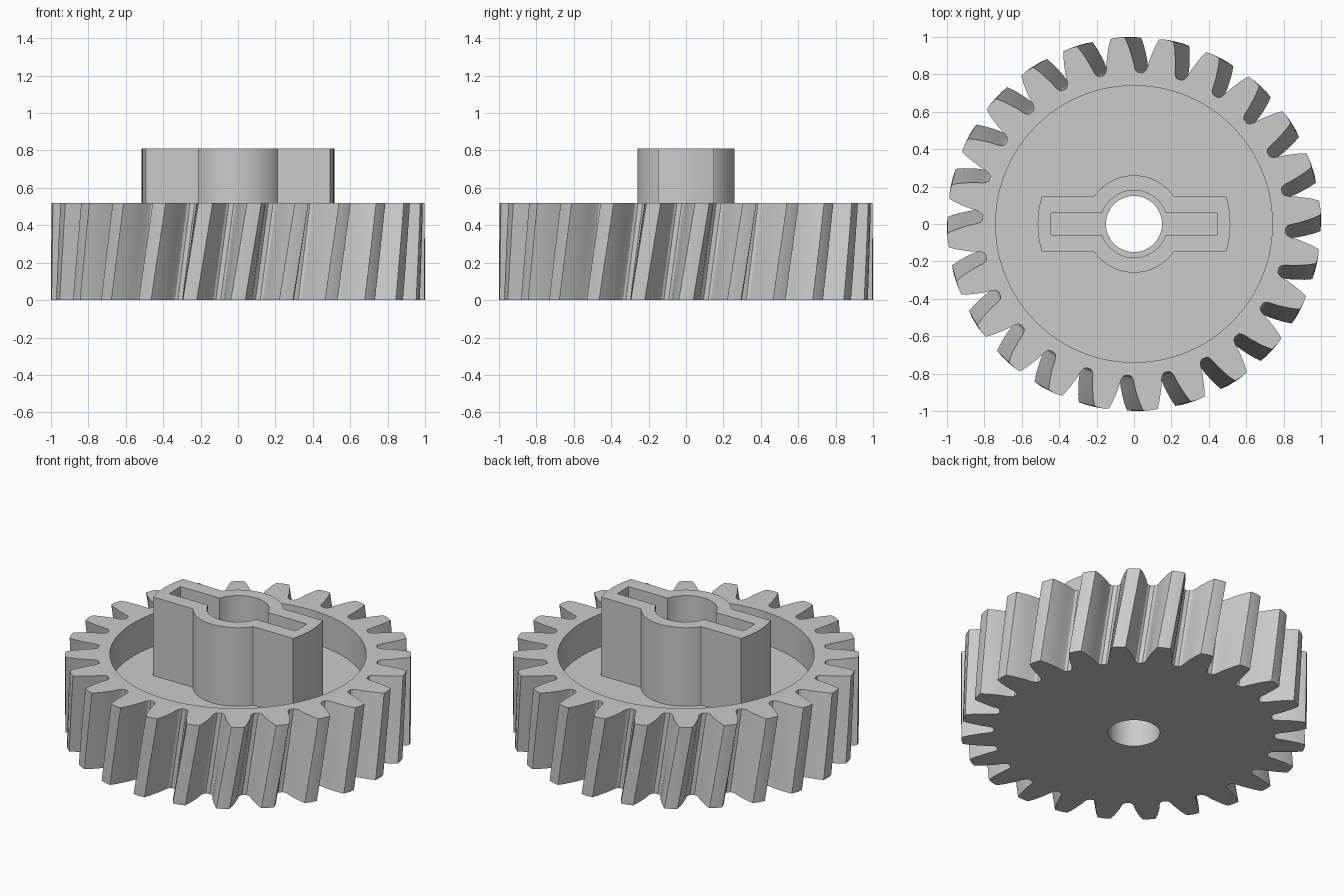
import bpy
import bmesh
from math import sin, cos, asin, hypot, pi, radians

if "Cube" in bpy.data.objects:
    bpy.data.objects.remove(bpy.data.objects["Cube"])

TEETH = 24
TWIST = radians(5)
GEAR_TOP, HUB_TOP, FLOOR = 0.52, 0.81, 0.31

grey = bpy.data.materials.new("plain_grey")
grey.use_nodes = True
grey.diffuse_color = (0.6, 0.6, 0.6, 1)
grey.node_tree.nodes["Principled BSDF"].inputs["Base Color"].default_value = (0.6, 0.6, 0.6, 1)


def arc(radius, start, end, steps):
    """Points along a circular arc centred on the axis."""
    angles = [start + (end - start) * i / steps for i in range(steps + 1)]
    return [(radius * cos(a), radius * sin(a)) for a in angles]


def circle(radius, steps=96):
    return arc(radius, 0, 2 * pi, steps)[:-1]


def keyed_round(lobe, half_width, reach, end_steps):
    """A round lobe with two opposite straight arms."""
    a_end = asin(half_width / reach)
    a_lobe = asin(half_width / lobe)
    half = arc(reach, -a_end, a_end, end_steps) + arc(lobe, a_lobe, pi - a_lobe, 32)
    return half + [(-x, -y) for x, y in half]


def gear_profile():
    """Tooth flanks as (radius, half angle in degrees), repeated around the axis."""
    flank = [(0.81, 6.6), (0.82, 5.7), (0.84, 5.15), (0.88, 4.6),
             (0.92, 3.85), (0.96, 3.1), (0.997, 2.2)]
    tooth = [(r, -a) for r, a in flank] + [(1.0, 0)] + [(r, a) for r, a in reversed(flank)]
    points = []
    for i in range(TEETH):
        for r, a in tooth:
            angle = 2 * pi * i / TEETH + radians(a)
            points.append((r * cos(angle), r * sin(angle)))
    return points


def extrude(name, profile, bottom, top, twist=0.0, layers=1):
    """Closed prism from a profile, optionally twisted about the axis."""
    bm = bmesh.new()
    rings = []
    for k in range(layers + 1):
        t = k / layers
        c, s = cos(twist * t), sin(twist * t)
        z = bottom + (top - bottom) * t
        rings.append([bm.verts.new((x * c - y * s, x * s + y * c, z)) for x, y in profile])
    count = len(profile)
    for low, high in zip(rings, rings[1:]):
        for i in range(count):
            j = (i + 1) % count
            bm.faces.new((low[i], low[j], high[j], high[i]))
    bm.faces.new(rings[0][::-1])
    bm.faces.new(rings[-1])
    mesh = bpy.data.meshes.new(name)
    bm.to_mesh(mesh)
    bm.free()
    mesh.materials.append(grey)
    obj = bpy.data.objects.new(name, mesh)
    bpy.context.scene.collection.objects.link(obj)
    return obj


def activate(obj):
    bpy.ops.object.select_all(action='DESELECT')
    obj.select_set(True)
    bpy.context.view_layer.objects.active = obj


def cut(target, cutter):
    activate(target)
    mod = target.modifiers.new("cut", 'BOOLEAN')
    mod.operation = 'DIFFERENCE'
    mod.solver = 'EXACT'
    mod.object = cutter
    bpy.ops.object.modifier_apply(modifier=mod.name)


# Helical toothed wheel and the keyed hub standing in its pocket
wheel = extrude("toothed_wheel", gear_profile(), 0, GEAR_TOP, TWIST, 6)
hub = extrude("hub", keyed_round(0.26, 0.15, 0.515, 8), FLOOR - 0.05, HUB_TOP)

# Pocket, key slot and shaft bore
pocket = extrude("pocket_cutter", circle(0.74), FLOOR, 1)
slot = extrude("slot_cutter", keyed_round(0.18, 0.058, hypot(0.445, 0.058), 1), FLOOR, 1)
bore = extrude("bore_cutter", circle(0.15, 64), -1, 2)

cut(wheel, pocket)
cut(hub, slot)
for part in (wheel, hub):
    cut(part, bore)
    activate(part)
    bpy.ops.object.shade_smooth_by_angle(angle=radians(25))

for cutter in (pocket, slot, bore):
    bpy.data.objects.remove(cutter)
